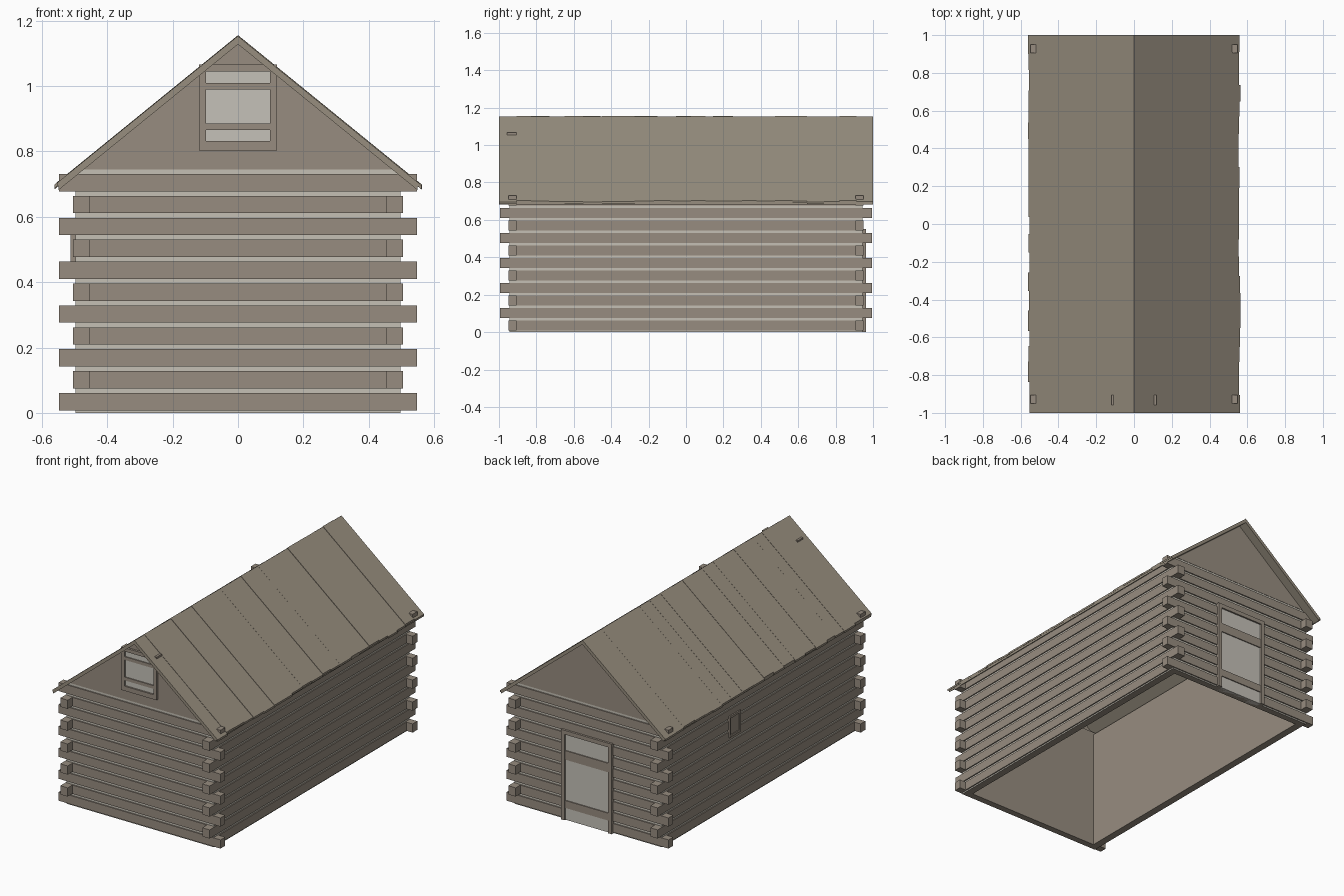
import bpy, bmesh, random
from mathutils import Vector

random.seed(4)
cube = bpy.data.objects.get("Cube")
if cube:
    bpy.data.objects.remove(cube, do_unlink=True)


def material(name, rgb):
    m = bpy.data.materials.new(name)
    m.use_nodes = True
    color = (*rgb, 1)
    m.diffuse_color = color
    m.node_tree.nodes["Principled BSDF"].inputs["Base Color"].default_value = color
    return m


WOOD = material("weathered log", (0.31, 0.265, 0.215))
ROOF = material("roof board", (0.31, 0.27, 0.21))
CHINK = material("pale chinking", (0.56, 0.53, 0.46))
PANEL = material("pale panel", (0.56, 0.535, 0.48))


def finish(bm, name, *mats):
    bmesh.ops.recalc_face_normals(bm, faces=bm.faces)
    mesh = bpy.data.meshes.new(name)
    bm.to_mesh(mesh)
    bm.free()
    for m in mats:
        mesh.materials.append(m)
    ob = bpy.data.objects.new(name, mesh)
    bpy.context.collection.objects.link(ob)
    return ob


def add_box(bm, x, y, z):
    """Box between (low, high) pairs on each axis."""
    verts = bmesh.ops.create_cube(bm, size=1)["verts"]
    for v in verts:
        v.co = Vector([a + (b - a) * (c + 0.5) for c, (a, b) in zip(v.co, (x, y, z))])


def add_prism(bm, profile, y0, y1):
    """Extrude an (x, z) profile along y."""
    face = bm.faces.new([bm.verts.new((x, y0, z)) for x, z in profile])
    new = bmesh.ops.extrude_face_region(bm, geom=[face])["geom"]
    bmesh.ops.translate(bm, vec=(0, y1 - y0, 0),
                        verts=[g for g in new if isinstance(g, bmesh.types.BMVert)])


# Main dimensions
OUT_X, IN_X, END_X = 0.505, 0.455, 0.547
OUT_Y, IN_Y, END_Y = 0.95, 0.905, 0.995
ROWS, PITCH, LOG = 11, 0.067, 0.053
RIDGE, SLOPE = 1.152, 0.8125

# Interlocking logs, the long ends alternating row by row
gable_logs, side_logs = bmesh.new(), bmesh.new()
for row in range(ROWS):
    z0 = 0.008 + row * PITCH
    z = (z0, z0 + LOG)
    even = row % 2 == 0
    hx = END_X if even else IN_X
    hy = IN_Y if even else END_Y
    for s in (-1, 1):
        add_box(gable_logs, (-hx, hx), sorted((s * IN_Y, s * OUT_Y)), z)
        add_box(side_logs, sorted((s * IN_X, s * OUT_X)), (-hy, hy), z)
finish(gable_logs, "gable_end_logs", WOOD)
finish(side_logs, "side_logs", WOOD)

# Chinking behind the logs: pale outside, wood inside and underneath
bm = bmesh.new()
cx, cy, top = OUT_X - 0.007, OUT_Y - 0.007, 0.745
for s in (-1, 1):
    add_box(bm, (-cx, cx), sorted((s * (IN_Y - 0.002), s * cy)), (0, top))
    add_box(bm, sorted((s * (IN_X - 0.002), s * cx)), (-IN_Y, IN_Y), (0, top - 0.02))
bm.normal_update()
for f in bm.faces:
    c, n = f.calc_center_median(), f.normal
    outward = abs(n.z) < 0.5 and (c.x * n.x + c.y * n.y) > 0
    f.material_index = 1 if outward else 0
finish(bm, "chinking_walls", WOOD, CHINK)

# Gable triangles
bm = bmesh.new()
apex = RIDGE - 0.02
half = (apex - top) / SLOPE
for s in (-1, 1):
    add_prism(bm, [(-half, top), (half, top), (0, apex)], s * 0.925, s * 0.945)
finish(bm, "gables", WOOD)


# Roof: continuous underlay covered with uneven boards
def slope_board(bm, side, y0, y1, reach, lift, thick):
    z_top = RIDGE + lift
    drop = SLOPE * reach
    add_prism(bm, [(0, z_top), (side * reach, z_top - drop),
                   (side * reach, z_top - drop - thick), (0, z_top - thick)], y0, y1)


underlay, boards = bmesh.new(), bmesh.new()
for s in (-1, 1):
    slope_board(underlay, s, -1, 1, 0.55, -0.006, 0.018)
    y = -1.0
    while y < 1:
        end = y + random.uniform(0.075, 0.11)
        if end > 0.94:
            end = 1.0
        slope_board(boards, s, y, end, random.uniform(0.553, 0.563),
                    random.uniform(0, 0.004), 0.012)
        y = end
finish(underlay, "roof_underlay", ROOF)
finish(boards, "roof_boards", ROOF)


# Framed hatch or door on a gable end: frame, pale planks and two braces
def framed_panel(name, s, y, x, z, rim, sill, braces):
    x0, x1 = -x, x
    z0, z1 = z
    frame, panel, brace = bmesh.new(), bmesh.new(), bmesh.new()
    depth = sorted((s * (y - 0.04), s * (y + 0.012)))
    for side in (-1, 1):
        add_box(frame, sorted((side * (x - rim), side * x)), depth, z)
    add_box(frame, (x0, x1), depth, (z1 - rim, z1))
    if sill:
        add_box(frame, (x0, x1), depth, (z0, z0 + rim * 1.3))
    inner = x - rim
    step = 2 * inner / 4
    for i in range(4):
        add_box(panel, (-inner + i * step, -inner + (i + 1) * step),
                sorted((s * (y - 0.04), s * (y + 0.002))), (z0, z1 - rim))
    for low, high in braces:
        add_box(brace, (-inner, inner), sorted((s * y, s * (y + 0.008))), (low, high))
    finish(frame, name + "_frame", WOOD)
    finish(panel, name + "_planks", PANEL)
    finish(brace, name + "_braces", WOOD)


framed_panel("loft_hatch", -1, 0.946, 0.12, (0.803, 1.066), 0.022, True,
             [(0.865, 0.885), (0.99, 1.01)])
framed_panel("back_door", 1, 0.951, 0.172, (0.0, 0.55), 0.025, False,
             [(0.075, 0.12), (0.37, 0.425)])

# Small shuttered window on one long side
bm = bmesh.new()
wy, wz = (0.20, 0.31), (0.43, 0.56)
add_box(bm, (-0.508, -0.47), wy, wz)
for y0 in (wy[0], wy[1] - 0.014):
    add_box(bm, (-0.513, -0.47), (y0, y0 + 0.014), wz)
for z0 in (wz[0], wz[1] - 0.014):
    add_box(bm, (-0.513, -0.47), wy, (z0, z0 + 0.014))
finish(bm, "side_shutter", WOOD)
